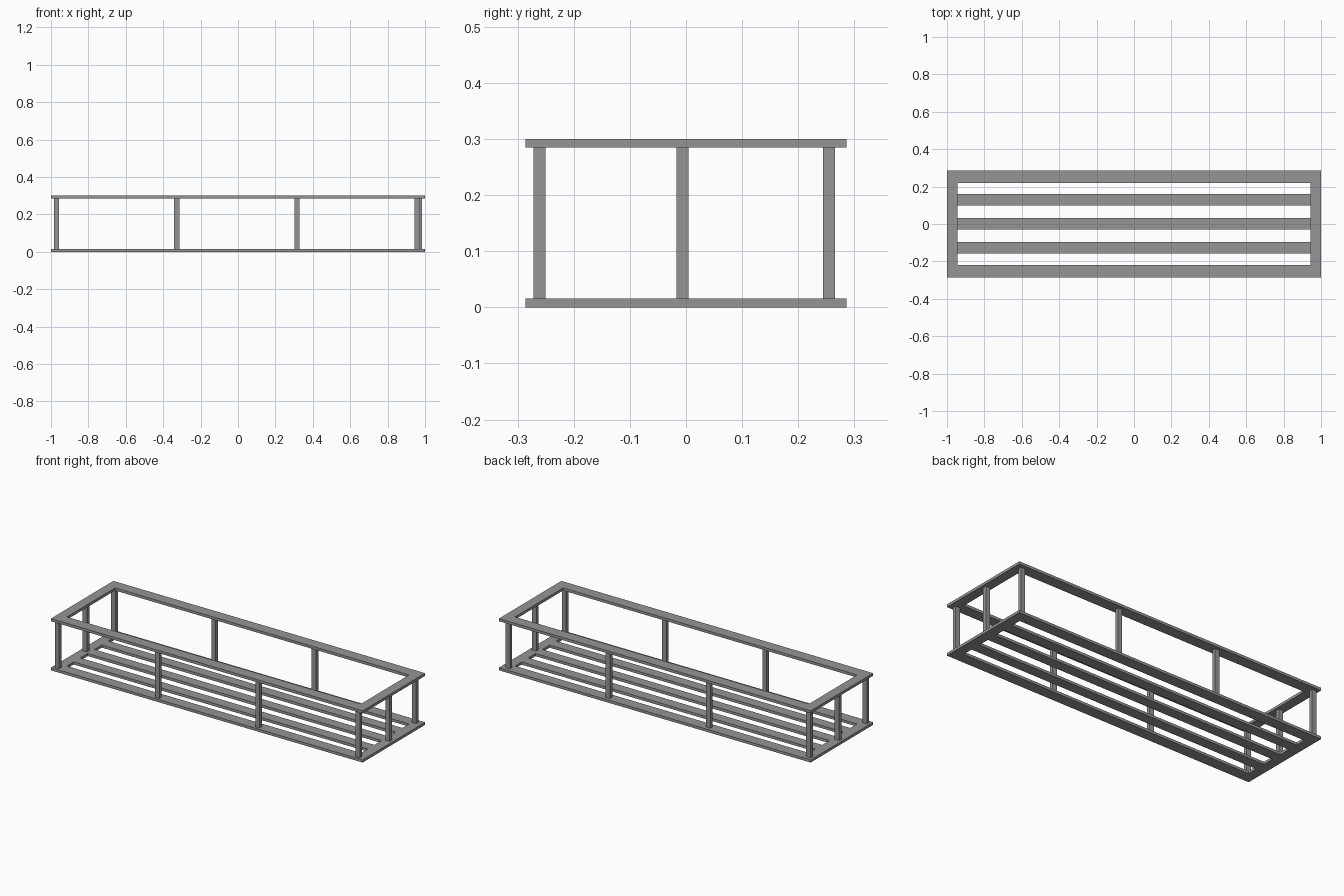
import bpy
import bmesh

if "Cube" in bpy.data.objects:
    bpy.data.objects.remove(bpy.data.objects["Cube"], do_unlink=True)

# Single grey metal
metal = bpy.data.materials.new("grey metal")
metal.use_nodes = True
grey = (0.3, 0.3, 0.3, 1)
metal.diffuse_color = grey
metal.node_tree.nodes["Principled BSDF"].inputs["Base Color"].default_value = grey

HEIGHT, THICK = 0.3, 0.0155
OUTER = (1.0, 0.286)
INNER = (0.943, 0.2205)


def finish(name, bm):
    bmesh.ops.recalc_face_normals(bm, faces=bm.faces)
    mesh = bpy.data.meshes.new(name)
    bm.to_mesh(mesh)
    bm.free()
    mesh.materials.append(metal)
    obj = bpy.data.objects.new(name, mesh)
    bpy.context.collection.objects.link(obj)


def box(name, center, size):
    bm = bmesh.new()
    bmesh.ops.create_cube(bm, size=1)
    bmesh.ops.scale(bm, vec=size, verts=bm.verts)
    bmesh.ops.translate(bm, vec=center, verts=bm.verts)
    finish(name, bm)


def frame(name, z):
    """Flat rectangular ring, extruded upward."""
    bm = bmesh.new()
    corners = [(-1, -1), (1, -1), (1, 1), (-1, 1)]
    out, inn = [[bm.verts.new((sx * half[0], sy * half[1], z)) for sx, sy in corners]
                for half in (OUTER, INNER)]
    for i in range(4):
        j = (i + 1) % 4
        bm.faces.new((out[i], out[j], inn[j], inn[i]))
    ext = bmesh.ops.extrude_face_region(bm, geom=bm.faces[:], use_keep_orig=True)
    top = [v for v in ext["geom"] if isinstance(v, bmesh.types.BMVert)]
    bmesh.ops.translate(bm, vec=(0, 0, THICK), verts=top)
    finish(name, bm)


# Bottom and top frames
frame("bottom_frame", 0)
frame("top_frame", HEIGHT - THICK)

# Floor slats
for i in range(3):
    box(f"floor_slat_{i + 1}", (0, 0.0005 + (i - 1) * 0.1285, THICK / 2),
        (2 * INNER[0], 0.061, THICK))

# Posts along the long sides, then one in the middle of each end
post_size = (0.028, 0.0215, HEIGHT - 2 * THICK)
for side, y in (("front", -0.261), ("back", 0.255)):
    for i in range(4):
        box(f"{side}_post_{i + 1}", (-0.971 + i * 0.643, y, HEIGHT / 2), post_size)
for side, x in (("right", -0.971), ("left", 0.971)):
    box(f"{side}_end_post", (x, -0.0065, HEIGHT / 2), post_size)
